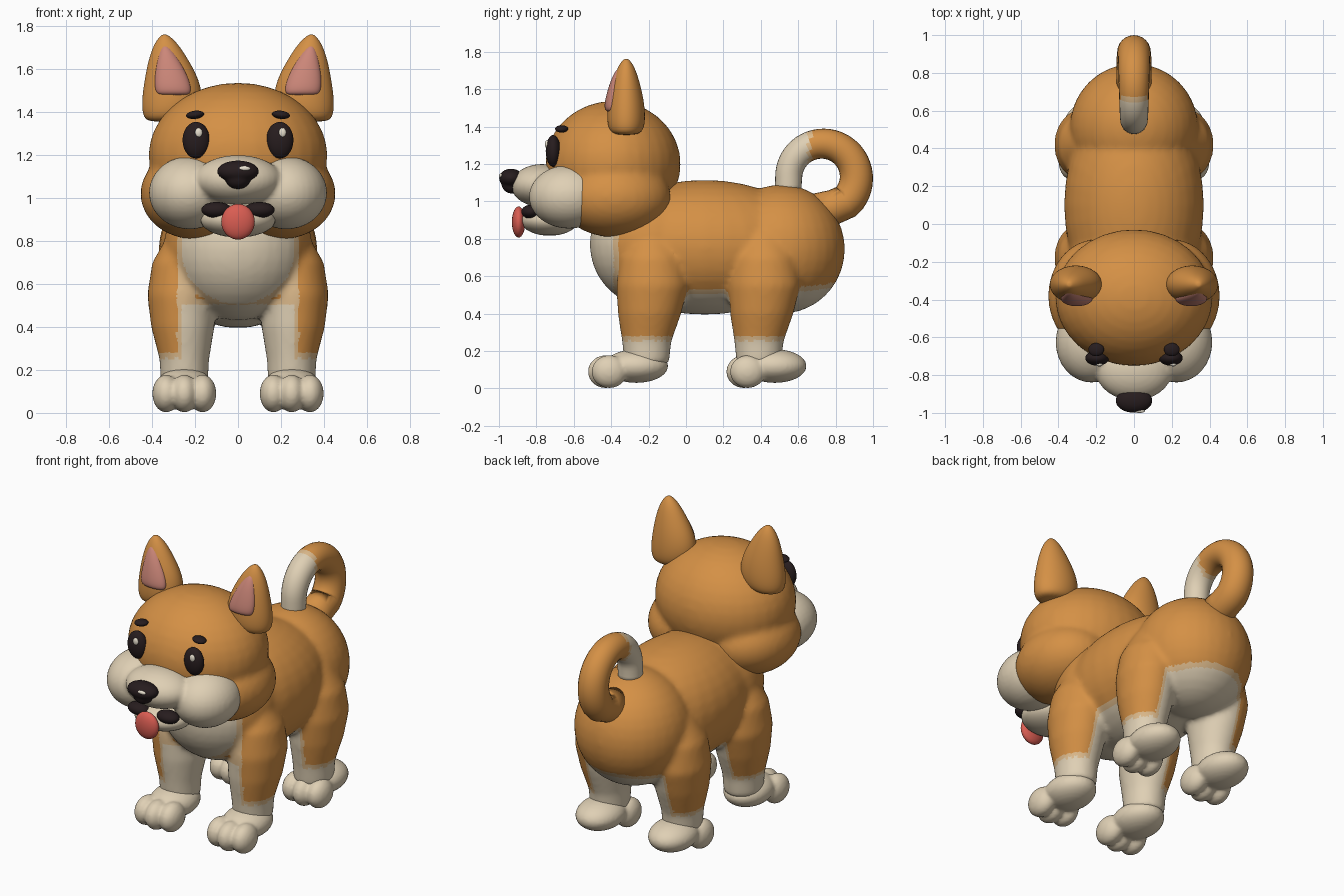
import bpy, bmesh, math
from mathutils import Matrix, Vector

if "Cube" in bpy.data.objects:
    bpy.data.objects.remove(bpy.data.objects["Cube"])


def material(name, rgb, rough=0.6):
    m = bpy.data.materials.new(name)
    m.use_nodes = True
    m.diffuse_color = (*rgb, 1)
    bsdf = m.node_tree.nodes["Principled BSDF"]
    bsdf.inputs["Base Color"].default_value = (*rgb, 1)
    bsdf.inputs["Roughness"].default_value = rough
    return m


ORANGE = material("orange_fur", (0.66, 0.28, 0.06))
CREAM = material("cream_fur", (0.74, 0.63, 0.46))
TAN = material("tan_blend", (0.72, 0.49, 0.26))
DARK = material("dark_brown", (0.02, 0.012, 0.013))
PINK = material("ear_pink", (0.60, 0.24, 0.19))
RED = material("tongue_red", (0.70, 0.11, 0.085))
SHINE = material("eye_shine", (0.80, 0.74, 0.62))


def finish(name, bm, *mats):
    me = bpy.data.meshes.new(name)
    bmesh.ops.recalc_face_normals(bm, faces=bm.faces)
    bm.to_mesh(me)
    bm.free()
    for m in mats:
        me.materials.append(m)
    for p in me.polygons:
        p.use_smooth = True
    ob = bpy.data.objects.new(name, me)
    bpy.context.collection.objects.link(ob)
    return ob


def ball(bm, centre, radii, tilt=0):
    mat = (Matrix.Translation(centre) @ Matrix.Rotation(tilt, 4, 'Y')
           @ Matrix.Diagonal((*radii, 1)))
    bmesh.ops.create_uvsphere(bm, u_segments=32, v_segments=18, radius=1, matrix=mat)


def ellipsoid(name, centre, radii, mat, tilt=0):
    bm = bmesh.new()
    ball(bm, centre, radii, tilt)
    return finish(name, bm, mat)


def skin(bm, rings):
    """Bridge rings of points and close both ends."""
    loops = [[bm.verts.new(p) for p in ring] for ring in rings]
    n = len(loops[0])
    for a, b in zip(loops, loops[1:]):
        for i in range(n):
            j = (i + 1) % n
            bm.faces.new((a[i], a[j], b[j], b[i]))
    bm.faces.new(loops[0][::-1])
    bm.faces.new(loops[-1])


def loft(bm, sections, side=1, dy=0, n=24):
    """Stack flat ellipses given as z, x, y, half width, half depth."""
    turn = [2 * math.pi * i / n for i in range(n)]
    skin(bm, [[(side * (x + hx * math.cos(t)), y + dy + hy * math.sin(t), z)
               for t in turn] for z, x, y, hx, hy in sections])


def fuse(ob, voxel, passes):
    """Melt overlapping volumes into one smooth skin."""
    r = ob.modifiers.new("Fuse", 'REMESH')
    r.mode = 'VOXEL'
    r.voxel_size = voxel
    r.use_smooth_shade = True
    s = ob.modifiers.new("Soften", 'SMOOTH')
    s.factor = 0.5
    s.iterations = passes
    bpy.context.view_layer.update()
    dg = bpy.context.evaluated_depsgraph_get()
    me = bpy.data.meshes.new_from_object(ob.evaluated_get(dg))
    mats = list(ob.data.materials)
    ob.modifiers.clear()
    ob.data = me
    me.materials.clear()
    for m in mats:
        me.materials.append(m)
    for p in me.polygons:
        p.use_smooth = True
        p.material_index = 0
    return ob


SIDES = (("left", 1), ("right", -1))

# Body with four legs
LEG = [(0.13, 0.25, -0.21, 0.11, 0.12), (0.25, 0.25, -0.21, 0.116, 0.132),
       (0.4, 0.257, -0.195, 0.148, 0.17), (0.55, 0.265, -0.18, 0.158, 0.193),
       (0.7, 0.25, -0.18, 0.15, 0.175), (0.84, 0.23, -0.18, 0.09, 0.1)]
bm = bmesh.new()
ball(bm, (0, -0.17, 0.77), (0.345, 0.345, 0.34))
ball(bm, (0, 0.1, 0.755), (0.37, 0.6, 0.36))
ball(bm, (0, 0.51, 0.745), (0.34, 0.34, 0.345))
for _, s in SIDES:
    for dy in (0, 0.6):
        loft(bm, LEG, s, dy)
body = fuse(finish("body", bm, ORANGE, TAN, CREAM), 0.016, 8)

# Pale chest, belly, inner legs and socks
for p in body.data.polygons:
    x, y, z = p.center
    belly = 0.53 + 0.12 * max(0, y - 0.5) - z
    pale = max(0.28 - z, min(0.285 - abs(x), max(belly, -0.36 - y)))
    p.material_index = 0 if pale < 0 else 1 if pale < 0.025 else 2

# Paws with three toes
for end, dy in (("front", 0), ("hind", 0.74)):
    for side, s in SIDES:
        bm = bmesh.new()
        ball(bm, (s * 0.25, dy - 0.265, 0.12), (0.135, 0.17, 0.09))
        for k in (-1, 0, 1):
            ball(bm, (s * 0.25 + k * 0.085, dy - 0.43 + 0.02 * abs(k), 0.09),
                 (0.064, 0.095, 0.088))
        fuse(finish(f"{end}_{side}_paw", bm, CREAM), 0.011, 4)

# Head with full cheeks
bm = bmesh.new()
ball(bm, (0, -0.39, 1.2), (0.417, 0.362, 0.337))
for _, s in SIDES:
    ball(bm, (s * 0.2, -0.38, 1.02), (0.255, 0.3, 0.212))
fuse(finish("head", bm, ORANGE), 0.018, 6)

# Muzzle
bm = bmesh.new()
ball(bm, (0, -0.77, 1.085), (0.205, 0.165, 0.115))
for _, s in SIDES:
    ball(bm, (s * 0.225, -0.625, 1.025), (0.19, 0.215, 0.17))
fuse(finish("muzzle", bm, CREAM), 0.012, 4)
ellipsoid("chin", (0, -0.73, 0.9), (0.175, 0.155, 0.083), CREAM)
ellipsoid("tongue", (0, -0.895, 0.89), (0.078, 0.036, 0.083), RED)

# Nose
bm = bmesh.new()
ball(bm, (0, -0.935, 1.125), (0.098, 0.065, 0.05))
ball(bm, (0, -0.93, 1.092), (0.06, 0.056, 0.05))
fuse(finish("nose", bm, DARK), 0.008, 4)
ellipsoid("nose_shine", (0.03, -0.99, 1.138), (0.028, 0.01, 0.011), SHINE)

# Ears
EAR = [(1.355, 0.35, -0.32, 0.06, 0.05), (1.375, 0.32, -0.32, 0.125, 0.095),
       (1.45, 0.305, -0.32, 0.146, 0.105), (1.55, 0.307, -0.32, 0.13, 0.095),
       (1.65, 0.325, -0.32, 0.092, 0.07), (1.72, 0.335, -0.32, 0.055, 0.045),
       (1.755, 0.341, -0.32, 0.022, 0.02), (1.762, 0.342, -0.32, 0.008, 0.008)]
INNER = [(1.478, 0.3, -0.4, 0.06, 0.015), (1.49, 0.3, -0.4, 0.086, 0.04),
         (1.55, 0.308, -0.39, 0.083, 0.042), (1.63, 0.322, -0.375, 0.057, 0.035),
         (1.69, 0.335, -0.358, 0.03, 0.025), (1.715, 0.34, -0.35, 0.01, 0.012)]

for side, s in SIDES:
    for part, sections, mat in (("ear", EAR, ORANGE), ("inner_ear", INNER, PINK)):
        bm = bmesh.new()
        loft(bm, sections, s, 0, 20)
        ob = finish(f"{side}_{part}", bm, mat)
        sub = ob.modifiers.new("Round", 'SUBSURF')
        sub.levels = sub.render_levels = 2
    # Eyes, brows and mouth corners
    ellipsoid(f"{side}_eye", (s * 0.195, -0.71, 1.27), (0.063, 0.04, 0.085), DARK)
    ellipsoid(f"{side}_eye_shine", (s * 0.195 + 0.012, -0.744, 1.305),
              (0.017, 0.01, 0.022), SHINE)
    ellipsoid(f"{side}_brow", (s * 0.2, -0.665, 1.388), (0.042, 0.035, 0.019), DARK, s * 0.12)
    ellipsoid(f"{side}_mouth_corner", (s * 0.1, -0.83, 0.945), (0.07, 0.05, 0.037), DARK)

# Curled tail with a pale tip
path = [Vector((0, 0.7, 0.95)), Vector((0, 0.79, 0.97))]
for i in range(33):
    a = math.radians(-45 + i * 225 / 32)
    path.append(Vector((0, 0.73 + 0.181 * math.cos(a), 1.128 + 0.181 * math.sin(a))))
path += [Vector((0, 0.547, 1.09)), Vector((0, 0.547, 1.05))]
rings = []
for i, c in enumerate(path):
    along = (path[min(i + 1, len(path) - 1)] - path[max(i - 1, 0)]).normalized()
    out = Vector((1, 0, 0)).cross(along)
    r = 0.094 - 0.024 * i / len(path)
    rings.append([c + r * (math.cos(t) * Vector((1, 0, 0)) + math.sin(t) * out)
                  for t in (2 * math.pi * k / 24 for k in range(24))])
bm = bmesh.new()
skin(bm, rings)
tail = finish("tail", bm, ORANGE, TAN, CREAM)
for p in tail.data.polygons:
    y, z = p.center.y, p.center.z
    pale = 0.67 - y if z > 1.0 else -1
    p.material_index = 0 if pale < 0 else 1 if pale < 0.02 else 2
